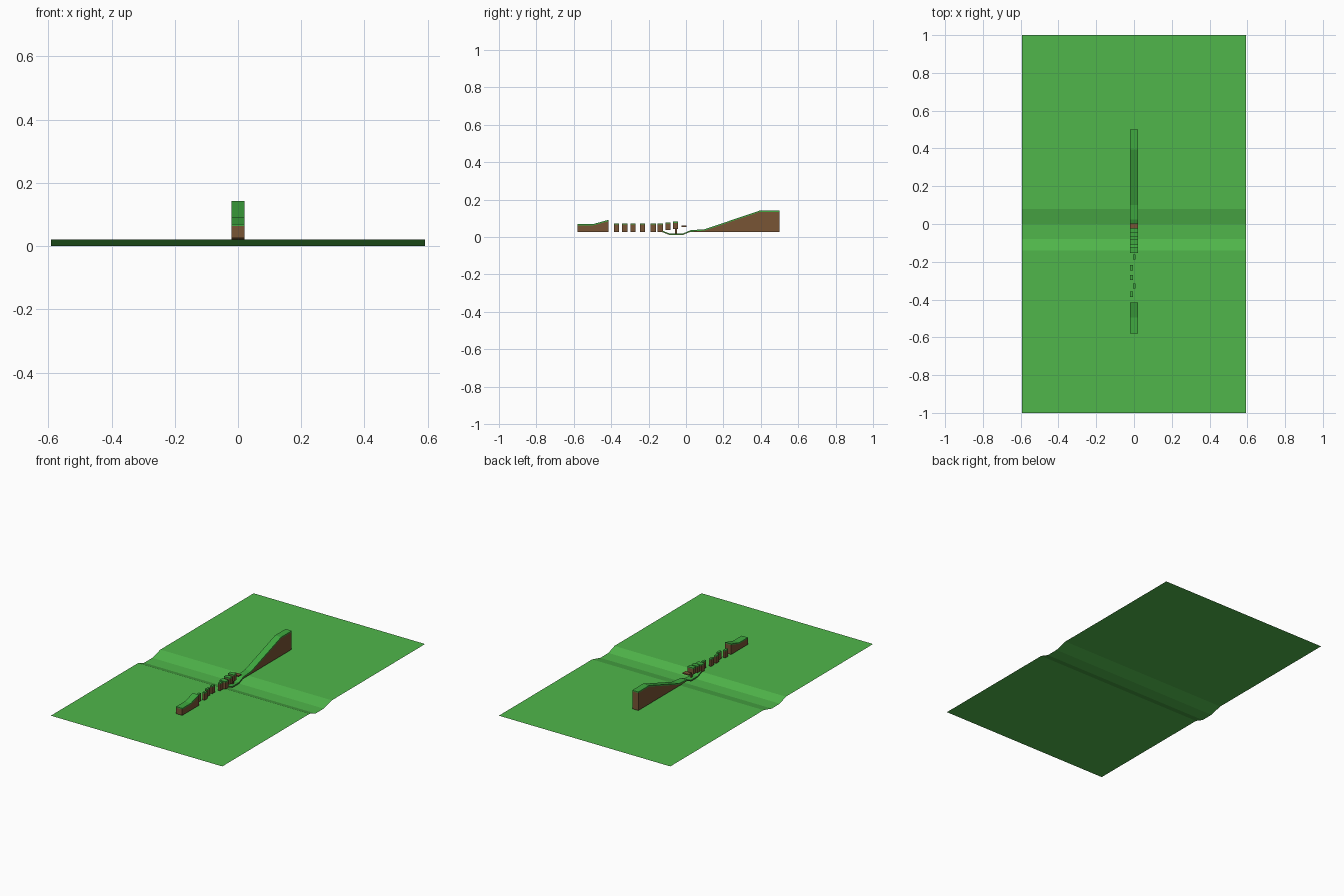
import bpy

if "Cube" in bpy.data.objects:
    bpy.data.objects.remove(bpy.data.objects["Cube"])


def mat(name, c):
    m = bpy.data.materials.new(name)
    m.diffuse_color = (*c, 1)
    m.use_nodes = True
    m.node_tree.nodes["Principled BSDF"].inputs["Base Color"].default_value = m.diffuse_color
    return m


grass = mat("grass", (0.08, 0.47, 0.07))
turf = mat("turf", (0.05, 0.40, 0.05))
soil = mat("soil", (0.19, 0.09, 0.035))


def obj(name, verts, faces, m):
    me = bpy.data.meshes.new(name)
    me.from_pydata(verts, [], faces)
    me.materials.append(m)
    o = bpy.data.objects.new(name, me)
    bpy.context.collection.objects.link(o)
    return o


def slab(name, top, bottom, m, x0=-0.021, x1=0.021):
    """Solid between two (y, z) lines with the same y values."""
    n = len(top)
    ring = list(bottom) + list(reversed(top))
    k = 2 * n
    verts = [(x, y, z) for x in (x0, x1) for y, z in ring]
    faces = [(i, i + k, (i + 1) % k + k, (i + 1) % k) for i in range(k)]
    for i in range(n - 1):
        a, b = i, i + 1
        c, d = k - 2 - i, k - 1 - i
        faces += [(a, b, c, d), (d + k, c + k, b + k, a + k)]
    return obj(name, verts, faces, m)


def capped(name, top, floor, x0=-0.021, x1=0.021, cap=0.007):
    """Soil body with a thin turf layer on top."""
    mid = [(y, z - cap) for y, z in top]
    base = [(y, min(floor, z - cap - 0.003)) for y, z in top]
    slab(name + "_soil", mid, base, soil, x0, x1)
    slab(name + "_turf", top, mid, turf, x0, x1)


# Ground sheet with a shallow ditch across it
line = [(-1, .021), (-.14, .021), (-.08, 0), (0, 0), (.08, .021), (1, .021)]
gv = [(x, y, z) for y, z in line for x in (-0.592, 0.592)]
obj("ground", gv, [(2 * i, 2 * i + 1, 2 * i + 3, 2 * i + 2) for i in range(5)], grass)

# Long ramp, and the short ramp at the other end
capped("long_ramp", [(.025, .037), (.1, .042), (.395, .142), (.5, .142)], 0.026)
capped("short_ramp", [(-.58, .07), (-.495, .07), (-.415, .092)], 0.026)

# Thin track through the ditch
capped("ditch_track", [(-.125, .034), (-.085, .018), (-.02, .018), (.025, .037)], 1, cap=0.005)

# Staggered stepping posts
for i, (y, side) in enumerate([(-.372, -1), (-.328, 1), (-.283, -1), (-.232, -1), (-.175, 1)]):
    x = -0.013 if side < 0 else 0.001
    capped(f"step_post_{i}", [(y - .014, .073), (y + .014, .073)], 0.026, x - .007, x + .007)

# Landing and floating blocks
capped("landing_block", [(-.153, .073), (-.122, .073)], 0.026)
capped("floating_block_a", [(-.11, .079), (-.083, .079)], 0.038)
capped("floating_block_b", [(-.07, .083), (-.043, .083)], 0.043)

# Hanging post and plank
slab("hanging_post", [(-.058, .043), (-.048, .043)], [(-.058, .016), (-.048, .016)], soil, -.005, .005)
slab("plank", [(-.025, .061), (.003, .061)], [(-.025, .054), (.003, .054)], soil)
